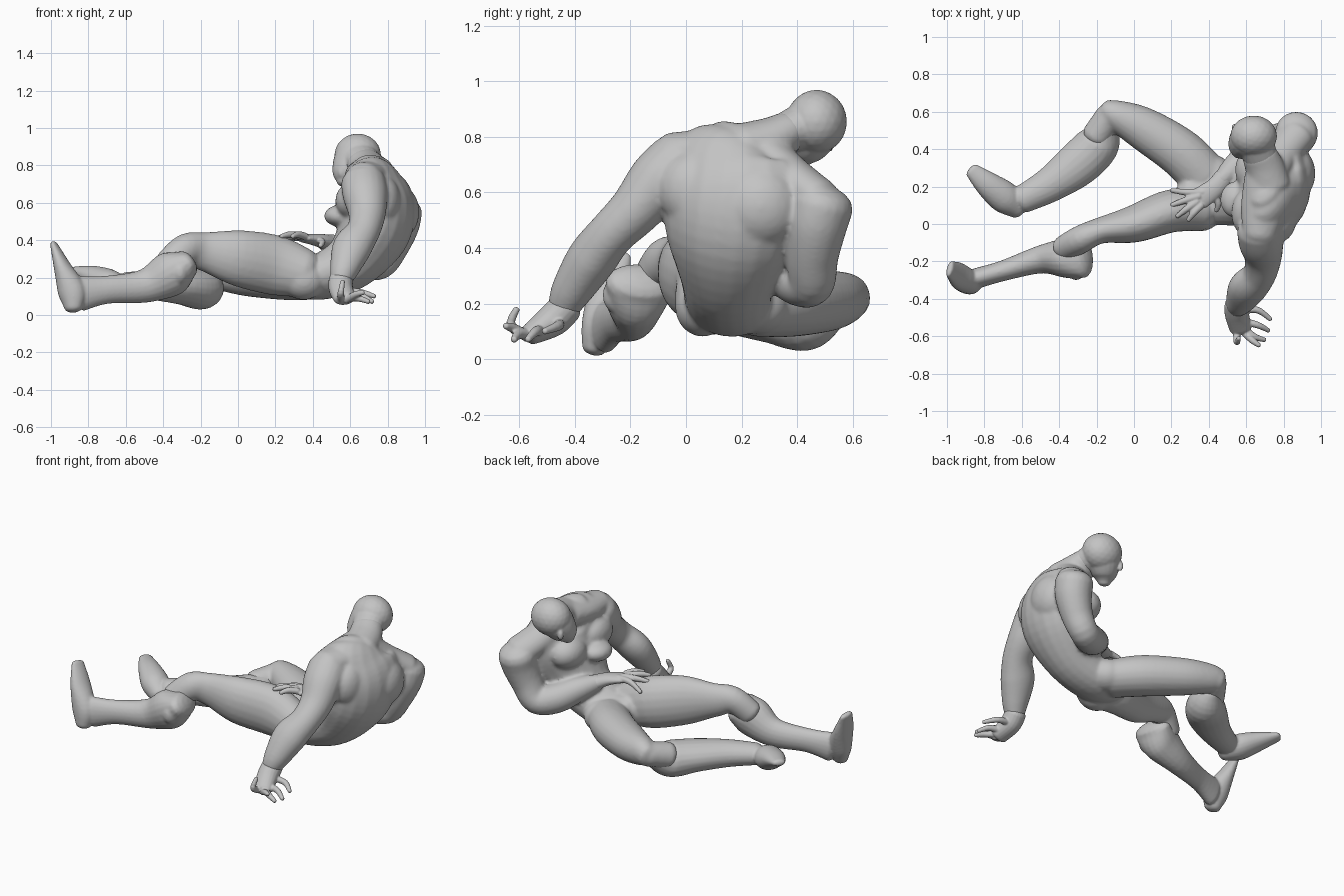
import bpy
import bmesh
import math
from mathutils import Vector, Matrix

cube = bpy.data.objects.get("Cube")
if cube:
    bpy.data.objects.remove(cube, do_unlink=True)

grey = bpy.data.materials.new("clay grey")
grey.use_nodes = True
tone = (0.55, 0.55, 0.55, 1)
grey.diffuse_color = tone
grey.node_tree.nodes["Principled BSDF"].inputs["Base Color"].default_value = tone

SIDES = 20
STEPS = 5


def spline(a, b, c, d, t):
    """Catmull-Rom blend of four section vectors."""
    return 0.5 * (2 * b + (c - a) * t + (2 * a - 5 * b + 4 * c - d) * t * t
                  + (3 * b - a - 3 * c + d) * t ** 3)


def limb(bm, sections, side=(0, 1, 0)):
    """Closed tube through (x, y, z, half width, half depth) sections."""
    keys = [Vector(s if len(s) == 5 else (*s, s[3])) for s in sections]
    keys = [keys[0]] + keys + [keys[-1]]
    samples = []
    for i in range(1, len(keys) - 2):
        for k in range(STEPS):
            samples.append(spline(*keys[i - 1:i + 3], k / STEPS))
    samples.append(keys[-1])
    centres = [Vector(s[:3]) for s in samples]
    side = Vector(side)
    frames = []
    for i, s in enumerate(samples):
        along = centres[min(i + 1, len(samples) - 1)] - centres[max(i - 1, 0)]
        along.normalize()
        across = (side - along * side.dot(along)).normalized()
        frames.append((centres[i], along, across, along.cross(across), s[3], s[4]))

    # Rounded ends continue the first and last section
    def dome(frame, sign):
        c, along, across, up, w, d = frame
        rings = []
        for angle in (0.5, 0.95, 1.35):
            push = along * sign * min(w, d) * 0.6 * math.sin(angle)
            k = math.cos(angle)
            rings.append((c + push, along, across, up, w * k, d * k))
        return rings

    frames = dome(frames[0], -1)[::-1] + frames + dome(frames[-1], 1)
    rings = []
    for c, along, across, up, w, d in frames:
        ring = []
        for k in range(SIDES):
            a = math.tau * k / SIDES
            ring.append(bm.verts.new(c + across * w * math.cos(a) + up * d * math.sin(a)))
        rings.append(ring)
    for lower, upper in zip(rings, rings[1:]):
        for k in range(SIDES):
            n = (k + 1) % SIDES
            bm.faces.new((lower[k], lower[n], upper[n], upper[k]))
    bm.faces.new(rings[0][::-1])
    bm.faces.new(rings[-1])


def lump(bm, centre, size):
    """Ellipsoid mass with three radii."""
    matrix = Matrix.Translation(centre) @ Matrix.Diagonal((*size, 1))
    bmesh.ops.create_icosphere(bm, subdivisions=3, radius=1, matrix=matrix)


def finish(name, bm, voxel, passes):
    """Fuse the overlapping masses into one smooth skin."""
    bmesh.ops.recalc_face_normals(bm, faces=bm.faces)
    mesh = bpy.data.meshes.new(name)
    bm.to_mesh(mesh)
    bm.free()
    obj = bpy.data.objects.new(name, mesh)
    bpy.context.collection.objects.link(obj)
    mesh.materials.append(grey)
    bpy.ops.object.select_all(action="DESELECT")
    obj.select_set(True)
    bpy.context.view_layer.objects.active = obj
    fuse = obj.modifiers.new("fuse", "REMESH")
    fuse.mode = "VOXEL"
    fuse.voxel_size = voxel
    fuse.use_smooth_shade = True
    relax = obj.modifiers.new("relax", "SMOOTH")
    relax.factor = 0.5
    relax.iterations = passes
    for modifier in (fuse, relax):
        bpy.ops.object.modifier_apply(modifier=modifier.name)
    bpy.ops.object.shade_smooth()


# Leaning torso, from the groin up to the base of the neck
body = bmesh.new()
limb(body, [(.29, .14, .22, .12, .1), (.42, .15, .2, .155, .12), (.6, .15, .28, .17, .15),
            (.72, .16, .44, .24, .19), (.75, .18, .59, .27, .19),
            (.73, .18, .71, .24, .145), (.71, .21, .77, .15, .1)], side=(.25, .95, -.15))
# Trapezius, running out to both shoulders, and the neck
limb(body, [(.67, -.06, .745, .09, .07), (.69, .08, .75, .12, .08), (.71, .25, .77, .12, .08)],
     side=(1, 0, 0))
limb(body, [(.71, .27, .76, .11, .08), (.78, .37, .66, .1, .08), (.87, .48, .57, .1, .08)],
     side=(1, 0, 0))
limb(body, [(.73, .2, .76, .11, .09), (.7, .3, .785, .105, .085), (.67, .37, .82, .095, .075)],
     side=(1, 0, 0))
# Chest, upper back and seat muscles
for centre, size in [((.61, .06, .61), (.09, .13, .1)), ((.65, .29, .56), (.11, .13, .1)),
                     ((.55, .13, .53), (.09, .1, .06)), ((.77, .03, .61), (.1, .13, .14)),
                     ((.85, .27, .55), (.12, .15, .15)), ((.35, .06, .19), (.12, .1, .11)),
                     ((.42, .26, .19), (.11, .11, .1))]:
    lump(body, centre, size)

# Arm propped on the ground
limb(body, [(.67, -.03, .71, .12, .11), (.68, -.1, .64, .12, .11), (.69, -.18, .54, .1, .095),
            (.67, -.27, .45, .09, .085), (.61, -.34, .36, .105, .09), (.57, -.41, .25, .08, .075),
            (.55, -.44, .19, .06, .06)], side=(1, 0, 0))
# Arm folded across the belly
limb(body, [(.87, .49, .56, .115), (.86, .47, .48, .11), (.82, .455, .37, .095),
            (.76, .45, .275, .085), (.66, .39, .29, .09), (.55, .31, .35, .075),
            (.46, .23, .39, .045)], side=(.5, -.8, .3))

# Thighs, running through the knees
limb(body, [(.36, .07, .22, .11, .13), (.2, .07, .265, .115, .16), (0, 0, .305, .1, .15),
            (-.18, -.035, .34, .07, .105), (-.28, -.08, .35, .075, .085),
            (-.37, -.13, .27, .07, .08)])
limb(body, [(.38, .25, .19, .13, .11), (.25, .38, .2, .13, .12), (.05, .51, .21, .115, .11),
            (-.09, .58, .22, .085, .09), (-.145, .61, .215, .06, .07)], side=(.6, .8, 0))
limb(body, [(-.13, .58, .21, .075), (-.2, .47, .18, .08)], side=(-.6, .8, 0))
finish("torso_arms_and_thighs", body, 0.011, 6)

# Lower legs with flared tops, each with its foot
leg = bmesh.new()
limb(leg, [(-.28, -.165, .27, .125, .08), (-.36, -.18, .22, .11, .12), (-.5, -.19, .155, .075, .09),
           (-.7, -.25, .135, .055, .075), (-.84, -.29, .115, .055, .095)])
lump(leg, (-.31, -.24, .23), (.05, .06, .07))
limb(leg, [(-.88, -.33, .04, .045, .05), (-.89, -.31, .13, .065, .075),
           (-.94, -.275, .26, .07, .045), (-.985, -.24, .38, .045, .018)], side=(.3, 1, -.3))
finish("outstretched_lower_leg", leg, 0.008, 4)

leg = bmesh.new()
limb(leg, [(-.15, .52, .18, .07, .08), (-.19, .43, .14, .115, .11), (-.3, .32, .15, .12, .095),
           (-.45, .21, .16, .095, .08), (-.6, .13, .165, .075, .065)], side=(-.6, .8, 0))
limb(leg, [(-.62, .08, .14, .055), (-.69, .14, .17, .085, .075), (-.78, .21, .21, .07, .055),
           (-.87, .29, .24, .04, .02)], side=(.6, .8, 0))
finish("bent_lower_leg", leg, 0.008, 4)

# Head bowed forward over the neck
head = bmesh.new()
facing = Vector((-.62, -.74, -.25)).normalized()
limb(head, [(.565, .4, .71, .04), (.575, .415, .75, .075), (.605, .445, .81, .1),
            (.635, .465, .86, .105)], side=(.74, -.62, 0))
lump(head, (.64, .47, .855), (.125, .11, .115))
limb(head, [(.68, .35, .815, .09, .07), (.65, .43, .84, .1, .09)], side=(1, 0, 0))
skull = Vector((.62, .45, .81))
right_way = facing.cross(Vector((0, 0, 1))).normalized()
lump(head, skull + facing * .11 - Vector((0, 0, .02)), (.017, .017, .03))
for way in (-1, 1):
    lump(head, skull + right_way * way * .105 - Vector((0, 0, .03)), (.018, .018, .035))
finish("head", head, 0.007, 5)


def hand(name, palm, fingers, side):
    """Palm tube with tapering two-joint fingers."""
    bm = bmesh.new()
    limb(bm, palm, side)
    for root, knuckle, tip in fingers:
        limb(bm, [(*root, .02), (*knuckle, .018), (*tip, .012)], side=(0, .3, 1))
    finish(name, bm, 0.005, 3)


hand("propping_hand",
     [(.55, -.43, .19, .065, .06), (.55, -.48, .14, .065, .06), (.57, -.56, .09, .06, .04)],
     [((.57, -.46, .13), (.66, -.46, .12), (.73, -.51, .1)),
      ((.58, -.52, .1), (.66, -.54, .1), (.72, -.57, .07)),
      ((.58, -.55, .09), (.64, -.6, .09), (.7, -.62, .07)),
      ((.58, -.57, .08), (.63, -.62, .11), (.67, -.65, .12)),
      ((.55, -.56, .08), (.55, -.63, .12), (.56, -.61, .18))], (1, 0, 0))
hand("resting_hand",
     [(.48, .245, .385, .055, .045), (.43, .19, .4, .055, .035), (.35, .135, .41, .06, .022)],
     [((.37, .17, .415), (.28, .17, .41), (.2, .18, .37)),
      ((.35, .15, .42), (.27, .125, .42), (.2, .1, .41)),
      ((.34, .12, .42), (.28, .08, .43), (.23, .04, .42)),
      ((.36, .1, .42), (.32, .06, .43), (.29, .02, .42)),
      ((.43, .16, .4), (.45, .11, .39), (.44, .07, .37))], (.5, -.8, 0))
